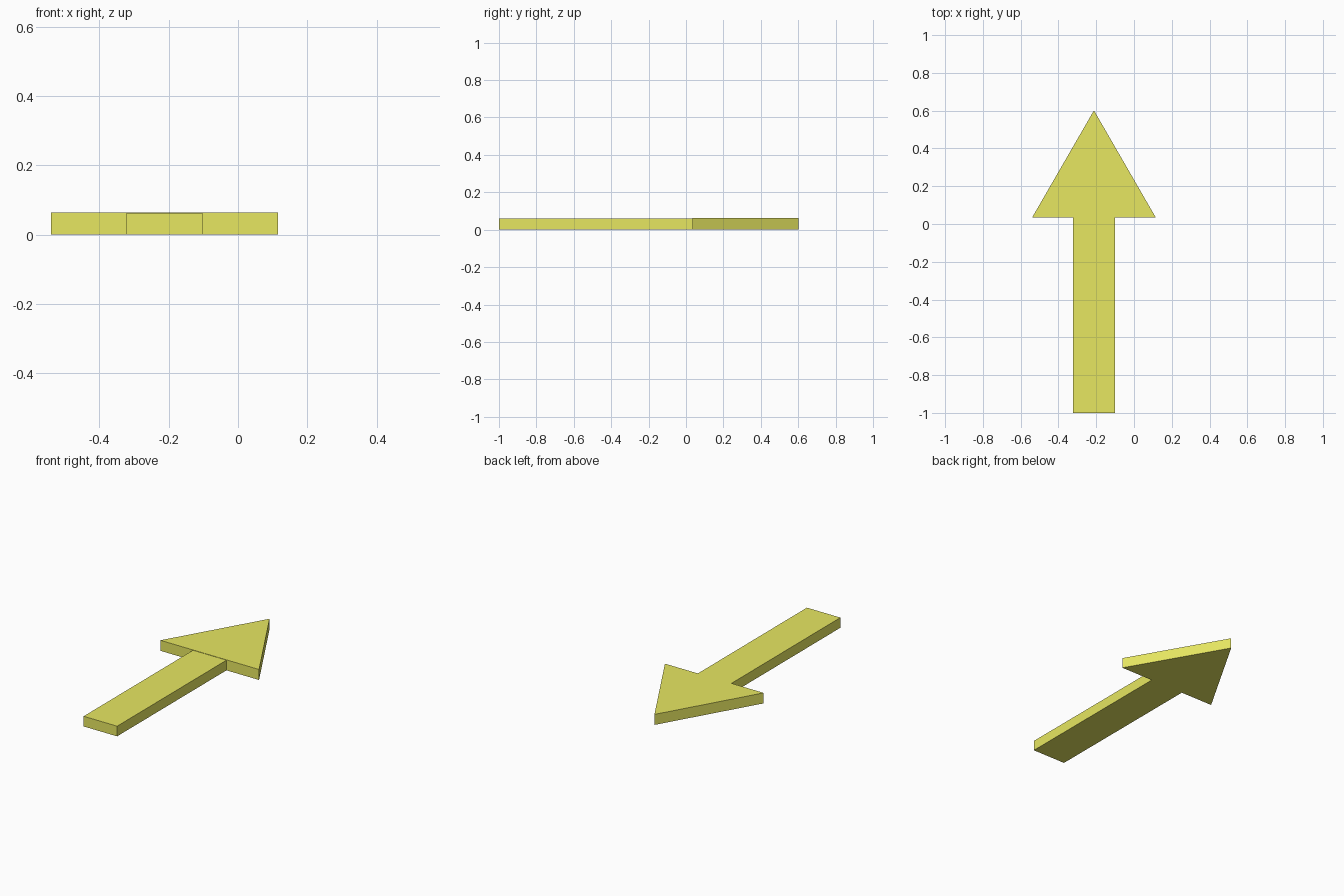
import bpy
import bmesh

if "Cube" in bpy.data.objects:
    bpy.data.objects.remove(bpy.data.objects["Cube"])

yellow = bpy.data.materials.new("yellow")
yellow.diffuse_color = (0.8, 0.8, 0.12, 1)
yellow.use_nodes = True
yellow.node_tree.nodes["Principled BSDF"].inputs["Base Color"].default_value = yellow.diffuse_color


def plate(name, outline, height):
    """Extrude a flat outline (counter-clockwise) upward from z = 0."""
    bm = bmesh.new()
    face = bm.faces.new([bm.verts.new((x, y, 0)) for x, y in outline])
    top = bmesh.ops.extrude_face_region(bm, geom=[face], use_keep_orig=True)
    verts = [g for g in top["geom"] if isinstance(g, bmesh.types.BMVert)]
    bmesh.ops.translate(bm, verts=verts, vec=(0, 0, height))
    bmesh.ops.recalc_face_normals(bm, faces=bm.faces)
    mesh = bpy.data.meshes.new(name)
    bm.to_mesh(mesh)
    bm.free()
    mesh.materials.append(yellow)
    obj = bpy.data.objects.new(name, mesh)
    bpy.context.collection.objects.link(obj)
    return obj


MID = -0.212     # arrow's centre line in x
NECK = 0.035     # y where the shaft meets the head

# Equilateral triangular head
half = 0.327
plate("arrow_head",
      [(MID - half, NECK), (MID + half, NECK), (MID, NECK + half * 3 ** 0.5)],
      0.063)

# Straight shaft, a hair thinner than the head
w = 0.111
plate("arrow_shaft",
      [(MID - w, -1), (MID + w, -1), (MID + w, NECK), (MID - w, NECK)],
      0.061)
